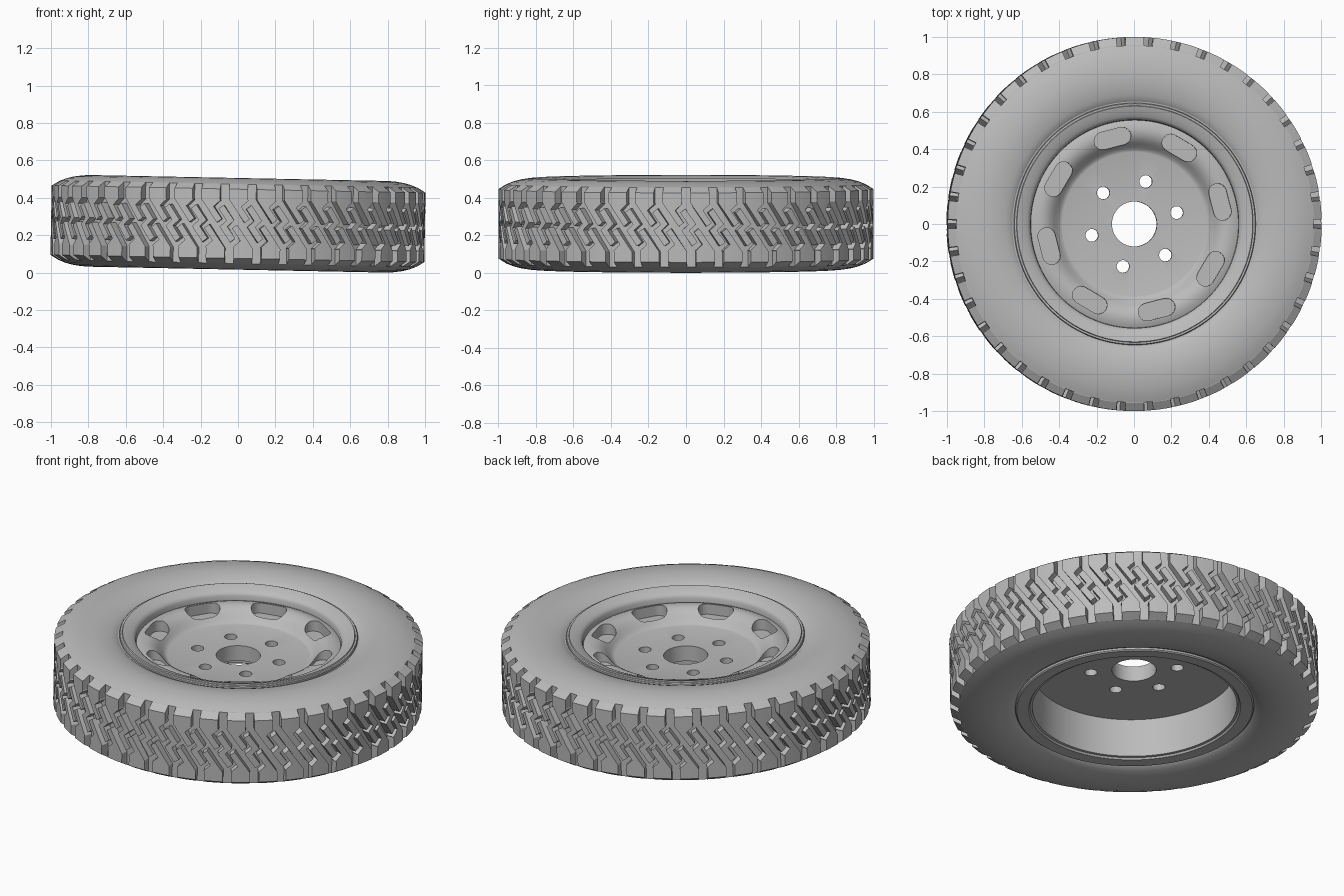
import bpy, bmesh, math

if "Cube" in bpy.data.objects:
    bpy.data.objects.remove(bpy.data.objects["Cube"])

TILT, LIFT = 0.02, 0.261          # the wheel lies flat, leaning slightly to +x
LUGS = 42
PITCH = 2 * math.pi / LUGS
GROOVE = 0.048

grey = bpy.data.materials.new("plain grey")
grey.diffuse_color = (0.5, 0.5, 0.5, 1)
grey.use_nodes = True
grey.node_tree.nodes["Principled BSDF"].inputs["Base Color"].default_value = grey.diffuse_color


def finish(name, bm, angle=30):
    bmesh.ops.recalc_face_normals(bm, faces=bm.faces)
    mesh = bpy.data.meshes.new(name)
    bm.to_mesh(mesh)
    bm.free()
    mesh.materials.append(grey)
    obj = bpy.data.objects.new(name, mesh)
    bpy.context.collection.objects.link(obj)
    smooth(obj, angle)
    return obj


def smooth(obj, angle):
    bpy.ops.object.select_all(action='DESELECT')
    obj.select_set(True)
    bpy.context.view_layer.objects.active = obj
    bpy.ops.object.shade_smooth_by_angle(angle=math.radians(angle))


def lathe(name, profile, steps=128):
    """Revolve a closed (radius, height) loop around z."""
    bm = bmesh.new()
    rings = []
    for i in range(steps):
        a = 2 * math.pi * i / steps
        rings.append([bm.verts.new((r * math.cos(a), r * math.sin(a), h)) for r, h in profile])
    n = len(profile)
    for i in range(steps):
        p, q = rings[i], rings[(i + 1) % steps]
        for j in range(n):
            k = (j + 1) % n
            bm.faces.new((p[j], q[j], q[k], p[k]))
    return finish(name, bm)


def prism(bm, outline, low, high):
    bottom = [bm.verts.new((x, y, low)) for x, y in outline]
    top = [bm.verts.new((x, y, high)) for x, y in outline]
    bm.faces.new(bottom[::-1])
    bm.faces.new(top)
    n = len(outline)
    for i in range(n):
        j = (i + 1) % n
        bm.faces.new((bottom[i], bottom[j], top[j], top[i]))


# Tyre body: sidewalls and groove floor
side = [(0.955, 0.212), (0.92, 0.226), (0.88, 0.236), (0.84, 0.242), (0.80, 0.245),
        (0.76, 0.243), (0.72, 0.237), (0.69, 0.229), (0.665, 0.220), (0.655, 0.212), (0.60, 0.205)]
tyre = lathe("tyre_body", side + [(r, -h) for r, h in reversed(side)], 168)

# Rim: lip, stepped ring, dished centre and hollow back
rim = lathe("wheel_rim", [
    (0.12, 0.10), (0.385, 0.10), (0.395, 0.103), (0.41, 0.115), (0.43, 0.138), (0.45, 0.157),
    (0.47, 0.168), (0.49, 0.174), (0.51, 0.175), (0.535, 0.171), (0.555, 0.163),
    (0.557, 0.190), (0.563, 0.203), (0.575, 0.212), (0.595, 0.220), (0.615, 0.228),
    (0.63, 0.232), (0.633, 0.226), (0.643, 0.226), (0.647, 0.221), (0.647, 0.19),
    (0.647, -0.19), (0.647, -0.222), (0.640, -0.228), (0.575, -0.226), (0.568, -0.216),
    (0.555, -0.214), (0.55, 0.01), (0.12, 0.01)])

# Cutter: six bolt holes and eight oval pockets
bm = bmesh.new()
for i in range(6):
    a = math.radians(15 + 60 * i)
    cx, cy = 0.235 * math.cos(a), 0.235 * math.sin(a)
    prism(bm, [(cx + 0.034 * math.cos(t * math.pi / 12), cy + 0.034 * math.sin(t * math.pi / 12))
               for t in range(24)], -0.1, 0.3)
for i in range(8):
    a = math.radians(14.5 + 45 * i)
    outline = []
    for sign in (1, -1):
        for t in range(13):
            b = math.pi * t / 12
            x = 0.472 + sign * 0.047 * math.cos(b)
            y = sign * (0.053 + 0.047 * math.sin(b))
            outline.append((x * math.cos(a) - y * math.sin(a), x * math.sin(a) + y * math.cos(a)))
    prism(bm, outline, 0.112, 0.3)
cutter = finish("hole_cutter", bm)
cutter.hide_render = True
cut = rim.modifiers.new("holes", 'BOOLEAN')
cut.operation, cut.solver, cut.object = 'DIFFERENCE', 'EXACT', cutter
smooth(rim, 30)
bpy.ops.object.modifier_apply(modifier=cut.name)
bpy.data.objects.remove(cutter)
smooth(rim, 30)


# Tread lugs: each is a strip of rows (height, left, right) between two slanted grooves
def tread_point(bm, lug, h, t, inner):
    if abs(h) < 0.12:
        h += 0.05 * (t - 0.5)
    slant = 0.18 * min(1, max(0, (0.13 - h) / 0.26))
    a = lug * PITCH + slant + GROOVE / 2 + t * (PITCH - GROOVE)
    r = 0.945 if inner else 1 - max(0, abs(h) - 0.185) / 0.027 * 0.043
    return bm.verts.new((r * math.cos(a), r * math.sin(a), h))


def add_lug(bm, lug, rows, cuts=3):
    outer, inner = [], []
    for h, t0, t1 in rows:
        ts = [t0 + (t1 - t0) * i / cuts for i in range(cuts + 1)]
        outer.append([tread_point(bm, lug, h, t, False) for t in ts])
        inner.append([tread_point(bm, lug, h, t, True) for t in ts])
    for j in range(len(rows) - 1):
        for i in range(cuts):
            bm.faces.new((outer[j][i], outer[j][i + 1], outer[j + 1][i + 1], outer[j + 1][i]))
        for i in (0, cuts):
            bm.faces.new((outer[j][i], outer[j + 1][i], inner[j + 1][i], inner[j][i]))
    for j in (0, -1):
        for i in range(cuts):
            bm.faces.new((outer[j][i], outer[j][i + 1], inner[j][i + 1], inner[j][i]))


shoulder = [(0.212, 0, 1), (0.185, 0, 1), (0.13, 0, 1), (0.10, 0, 1), (0.096, 0, 0.4), (0.03, 0, 0.4)]
opposite = [(-h, 1 - t1, 1 - t0) for h, t0, t1 in shoulder]
island = [(0.075, 0.58, 1), (0.012, 0.58, 1), (0.008, 0, 1),
          (-0.008, 0, 1), (-0.012, 0, 0.42), (-0.075, 0, 0.42)]
bm = bmesh.new()
for lug in range(LUGS):
    for rows in (shoulder, opposite, island):
        add_lug(bm, lug, rows)
tread = finish("tread_lugs", bm, 20)

# Lay the wheel on the ground with its slight lean
for obj in (tyre, rim, tread):
    obj.rotation_euler = (0, TILT, 0)
    obj.location = (0, 0, LIFT)
